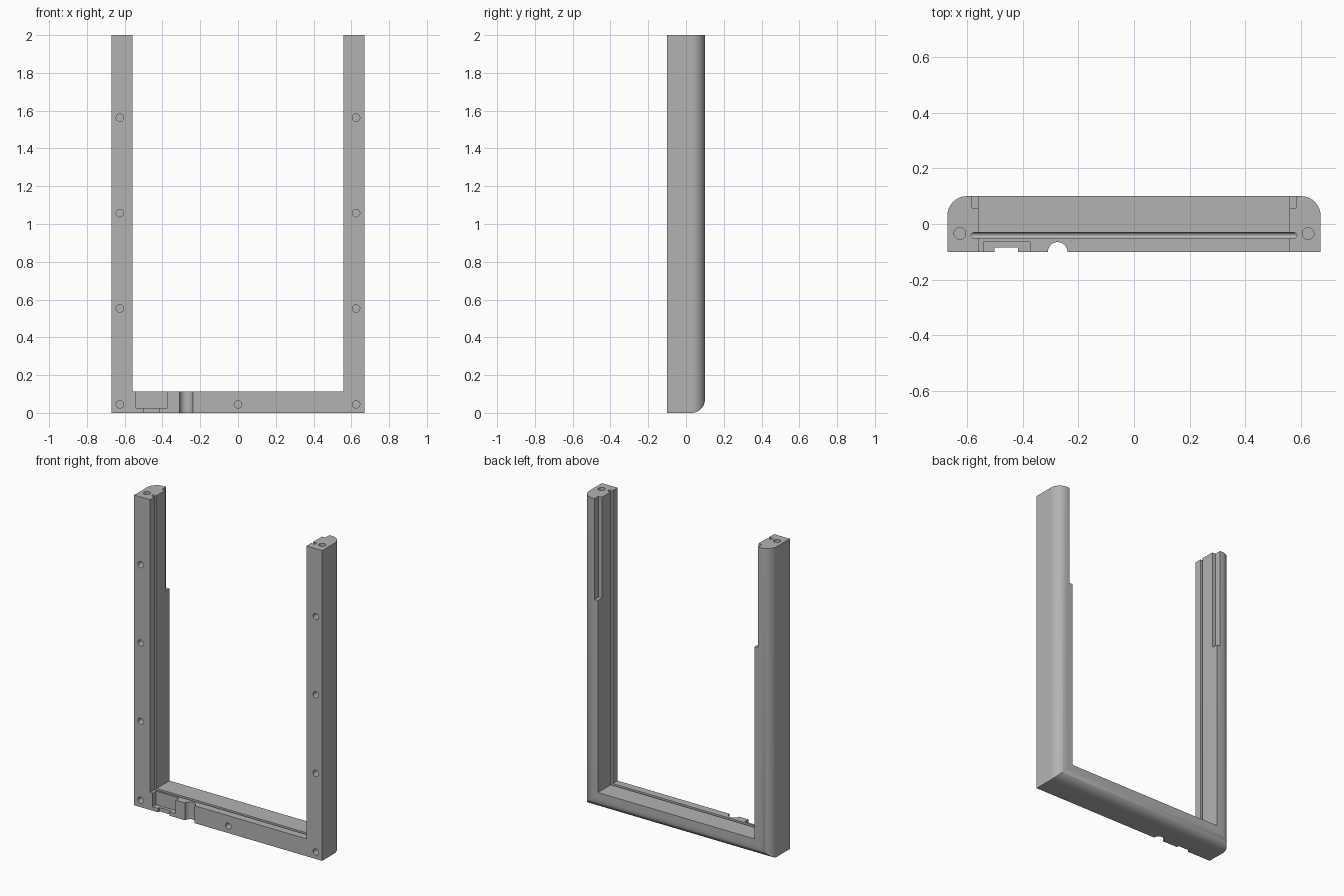
import bpy, bmesh, math
from mathutils import Matrix, Vector

if "Cube" in bpy.data.objects:
    bpy.data.objects.remove(bpy.data.objects["Cube"])

HALF, RAIL, DEPTH, TOP = 0.67, 0.112, 0.1, 2.0
ROUND = 0.07

grey = bpy.data.materials.new("plain grey")
grey.use_nodes = True
colour = (0.45, 0.45, 0.45, 1)
grey.diffuse_color = colour
grey.node_tree.nodes["Principled BSDF"].inputs["Base Color"].default_value = colour


def finish(bm, name):
    bmesh.ops.recalc_face_normals(bm, faces=bm.faces)
    mesh = bpy.data.meshes.new(name)
    bm.to_mesh(mesh)
    bm.free()
    obj = bpy.data.objects.new(name, mesh)
    bpy.context.collection.objects.link(obj)
    mesh.materials.append(grey)
    return obj


def arc(cx, cy, r, start, end, steps):
    angles = [math.radians(start + (end - start) * i / steps) for i in range(steps + 1)]
    return [(cx + r * math.cos(a), cy + r * math.sin(a)) for a in angles]


# Rail section: (distance inward from the outer side, y), with rounded back and panel groove
section = [(0, -DEPTH)]
section += arc(ROUND, DEPTH - ROUND, ROUND, 180, 90, 12)
section += [(RAIL, DEPTH), (RAIL, -0.031)]
section += arc(0.095, -0.041, 0.01, 90, 270, 6)
section += [(RAIL, -0.051), (RAIL, -DEPTH)]

# Sweep the section around the open frame with mitred lower corners
bm = bmesh.new()
stations = [
    lambda d: (d - HALF, TOP),
    lambda d: (d - HALF, d),
    lambda d: (HALF - d, d),
    lambda d: (HALF - d, TOP),
]
rings = []
for place in stations:
    ring = []
    for d, y in section:
        x, z = place(d)
        ring.append(bm.verts.new((x, y, z)))
    rings.append(ring)
n = len(section)
for a, b in zip(rings, rings[1:]):
    for i in range(n):
        j = (i + 1) % n
        bm.faces.new((a[i], a[j], b[j], b[i]))
bm.faces.new(rings[0])
bm.faces.new(rings[-1])
frame = finish(bm, "frame")


def cut(cutter):
    cutter.hide_render = True
    mod = frame.modifiers.new("cut", "BOOLEAN")
    mod.operation, mod.solver, mod.object = "DIFFERENCE", "EXACT", cutter
    bpy.context.view_layer.objects.active = frame
    bpy.ops.object.modifier_apply(modifier=mod.name)
    bpy.data.objects.remove(cutter)


def cut_box(x0, x1, y0, y1, z0, z1):
    bm = bmesh.new()
    size = Matrix.Diagonal((x1 - x0, y1 - y0, z1 - z0, 1))
    centre = Vector((x0 + x1, y0 + y1, z0 + z1)) / 2
    bmesh.ops.create_cube(bm, size=1, matrix=Matrix.Translation(centre) @ size)
    cut(finish(bm, "box_cutter"))


def cut_round(centre, radius, length, axis):
    bm = bmesh.new()
    turn = Matrix.Rotation(math.pi / 2, 4, "X") if axis == "Y" else Matrix()
    bmesh.ops.create_cone(bm, cap_ends=True, segments=32, radius1=radius, radius2=radius,
                          depth=length, matrix=Matrix.Translation(centre) @ turn)
    cut(finish(bm, "round_cutter"))


# Screw holes in the front and in the leg ends
for side in (-1, 1):
    for z in (0.045, 0.553, 1.058, 1.563):
        cut_round((side * 0.625, -DEPTH, z), 0.02, 0.1, "Y")
    cut_round((side * 0.625, -0.034, TOP), 0.021, 0.2, "Z")
    # Step along the inner back edge of each leg
    x0, x1 = sorted((side * 0.5, side * 0.582))
    cut_box(x0, x1, 0.058, 0.2, 1.35, 2.1)
cut_round((0, -DEPTH, 0.045), 0.02, 0.1, "Y")

# Connector pocket, its slot and the round cable channel
cut_box(-0.54, -0.374, -0.2, -0.064, 0.025, 0.2)
cut_box(-0.5, -0.417, -0.2, -0.084, -0.1, 0.1)
cut_round((-0.274, -DEPTH, 0.05), 0.035, 0.4, "Z")

bpy.ops.object.select_all(action="DESELECT")
frame.select_set(True)
bpy.context.view_layer.objects.active = frame
bpy.ops.object.shade_smooth_by_angle(angle=math.radians(30))
